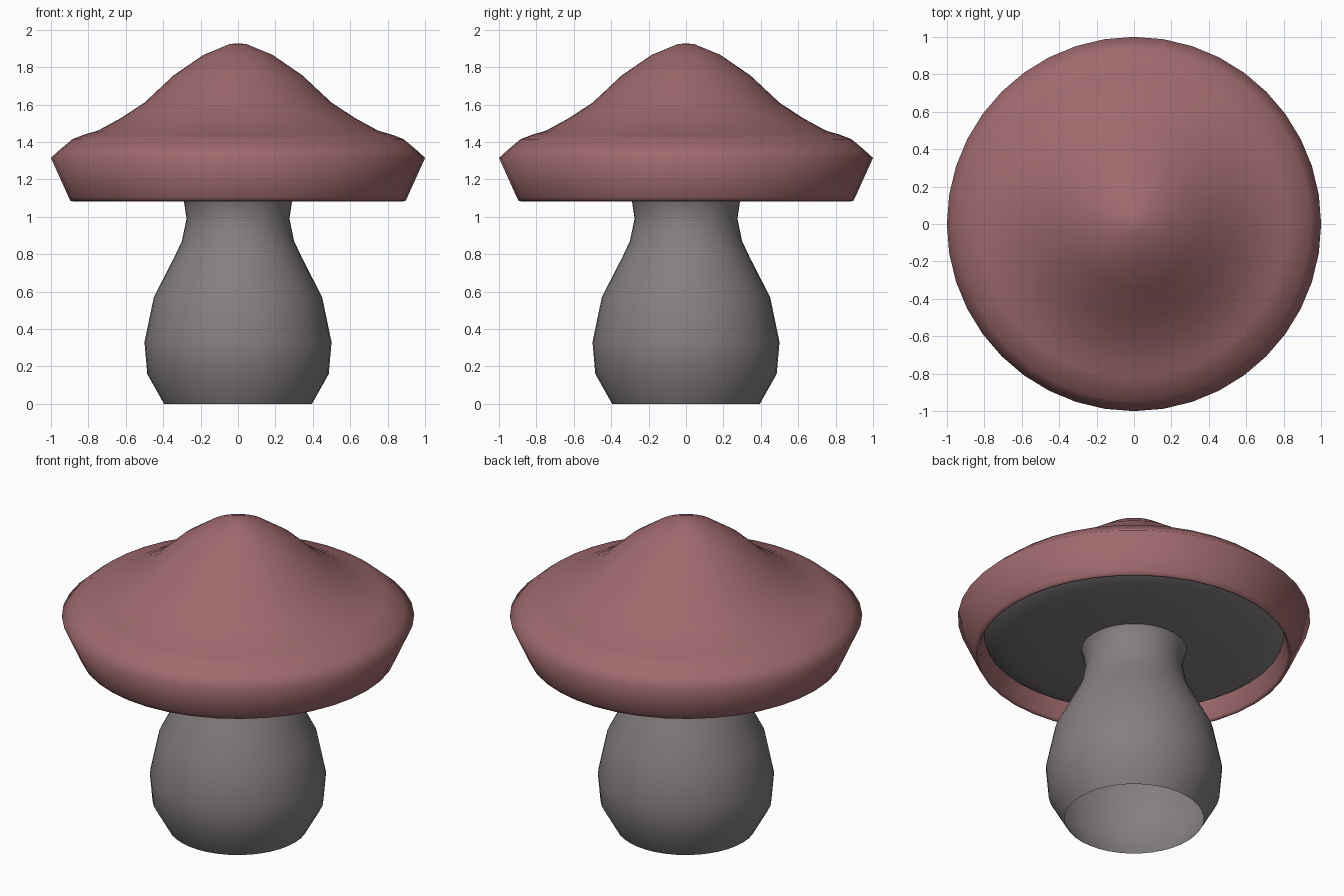
import bpy
import bmesh
from math import cos, sin, pi, radians

cube = bpy.data.objects.get("Cube")
if cube:
    bpy.data.objects.remove(cube, do_unlink=True)

SEGMENTS = 40


def material(name, rgb):
    mat = bpy.data.materials.new(name)
    mat.use_nodes = True
    mat.diffuse_color = (*rgb, 1)
    shader = next(n for n in mat.node_tree.nodes if n.type == "BSDF_PRINCIPLED")
    shader.inputs["Base Color"].default_value = (*rgb, 1)
    return mat


def lathe(name, profile, mat, sharp_angle):
    """Revolve (radius, height) points around z; the solid lies left of the path."""
    bm = bmesh.new()
    rings = []
    for r, z in profile:
        if r == 0:
            rings.append([bm.verts.new((0, 0, z))] * SEGMENTS)
        else:
            angles = [2 * pi * i / SEGMENTS for i in range(SEGMENTS)]
            rings.append([bm.verts.new((r * cos(a), r * sin(a), z)) for a in angles])
    for low, high in zip(rings, rings[1:]):
        for i in range(SEGMENTS):
            j = (i + 1) % SEGMENTS
            corners = [low[i], low[j], high[j], high[i]]
            bm.faces.new(list(dict.fromkeys(corners)))
    mesh = bpy.data.meshes.new(name)
    bm.to_mesh(mesh)
    bm.free()
    mesh.materials.append(mat)
    mesh.shade_smooth()
    mesh.set_sharp_from_angle(angle=radians(sharp_angle))
    obj = bpy.data.objects.new(name, mesh)
    bpy.context.collection.objects.link(obj)
    return obj


cap_red = material("dusty red", (0.347, 0.143, 0.152))
stem_grey = material("warm grey", (0.235, 0.211, 0.216))

# Stem: hollow with an open base, bulging body, narrow neck flaring into the cap
lathe("stem", [(0.395, 0), (0.485, 0.16), (0.5, 0.33), (0.45, 0.57),
               (0.34, 0.785), (0.3, 0.87), (0.275, 0.99), (0.29, 1.09),
               (0.3, 1.107)], stem_grey, 40)

# Cap: inner lip, rim, flared brim and bell-shaped crown
lathe("cap", [(0.85, 1.205), (0.875, 1.1), (0.885, 1.083), (0.895, 1.085),
              (0.905, 1.105), (1, 1.315), (0.945, 1.365), (0.885, 1.415),
              (0.82, 1.44), (0.75, 1.46), (0.63, 1.525), (0.5, 1.61),
              (0.345, 1.755), (0.185, 1.865), (0.045, 1.923), (0, 1.927)],
      cap_red, 85)

# Underside: shallow bowl sagging toward the stem
lathe("cap_underside", [(0.295, 1.105), (0.5, 1.12), (0.7, 1.145), (0.8, 1.17),
                        (0.852, 1.205)], stem_grey, 60)
